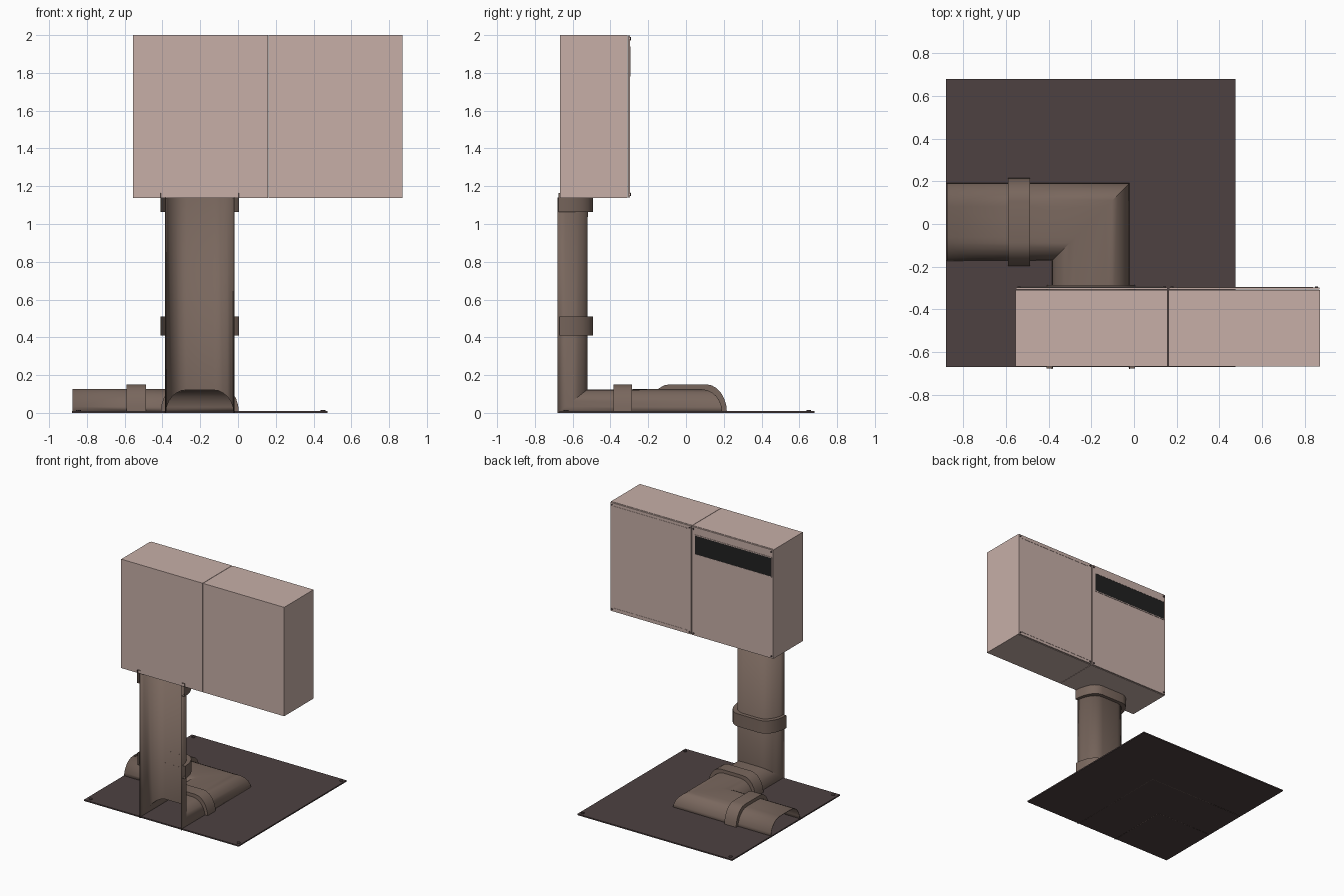
import bpy, bmesh, math

if "Cube" in bpy.data.objects:
    bpy.data.objects.remove(bpy.data.objects["Cube"])


def material(name, rgb):
    m = bpy.data.materials.new(name)
    m.diffuse_color = (*rgb, 1)
    m.use_nodes = True
    m.node_tree.nodes["Principled BSDF"].inputs["Base Color"].default_value = m.diffuse_color
    return m


PINK = material("cabinet_paint", (0.57, 0.43, 0.39))
BROWN = material("duct_metal", (0.19, 0.135, 0.11))
DARK = material("plate_metal", (0.075, 0.053, 0.053))
BLACK = material("vent_black", (0.015, 0.015, 0.015))


def finish(bm, name, mat, smooth=False):
    bmesh.ops.recalc_face_normals(bm, faces=bm.faces)
    me = bpy.data.meshes.new(name)
    bm.to_mesh(me)
    bm.free()
    me.materials.append(mat)
    ob = bpy.data.objects.new(name, me)
    bpy.context.collection.objects.link(ob)
    if smooth:
        for p in me.polygons:
            p.use_smooth = True
        me.set_sharp_from_angle(angle=math.radians(30))
    return ob


def box(name, lo, hi, mat):
    bm = bmesh.new()
    bmesh.ops.create_cube(bm, size=1)
    for v in bm.verts:
        v.co = [lo[i] + (v.co[i] + 0.5) * (hi[i] - lo[i]) for i in range(3)]
    return finish(bm, name, mat)


def bolt(name, loc, r, h, axis, mat):
    bm = bmesh.new()
    bmesh.ops.create_cone(bm, cap_ends=True, segments=8, radius1=r, radius2=r, depth=h)
    for v in bm.verts:
        x, y, z = v.co
        v.co = (x, z, -y) if axis == 'Y' else (x, y, z)
        v.co += type(v.co)(loc)
    return finish(bm, name, mat)


def profile(w, h, a=0.11, n=6):
    """Half-duct section: flat crown with elliptical shoulders."""
    right = [(w - a + a * math.cos(t), h * math.sin(t))
             for t in (i * math.pi / 2 / n for i in range(n + 1))]
    return [(-u, v) for u, v in right] + right[::-1]


def loft(name, rings, thick):
    bm = bmesh.new()
    vs = [[bm.verts.new(p) for p in r] for r in rings]
    for a, b in zip(vs, vs[1:]):
        for i in range(len(a) - 1):
            bm.faces.new((a[i], a[i + 1], b[i + 1], b[i]))
    ob = finish(bm, name, BROWN, True)
    if thick:
        s = ob.modifiers.new("wall", 'SOLIDIFY')
        s.thickness, s.offset = thick, 0
    return ob


# Section placed on each of the three duct legs
CX, CY = -0.2025, 0.01
def up(prof, z, y0=-0.68, k=1.28):
    return [(CX + u, y0 + v * k, z) for u, v in prof]
def along_y(prof, y):
    return [(CX + u, y, v) for u, v in prof]
def along_x(prof, x):
    return [(x, CY + u, v) for u, v in prof]


# Ground plate with corner bolts
box("ground_plate", (-0.88, -0.67, 0), (0.475, 0.68, 0.01), DARK)
for x in (-0.845, 0.45):
    for y in (-0.635, 0.65):
        bolt("plate_bolt", (x, y, 0.011), 0.013, 0.01, 'Z', DARK)

# Half-duct, open to the front and below, with two mitred elbows
P = profile(0.181, 0.123)
loft("half_duct", [
    up(P, 1.14),
    [(CX + u, -0.68 + v * 1.28, v) for u, v in P],
    [(CX + u, CY + u, v) for u, v in P],
    along_x(P, -0.877)], 0.005)

# Raised joint collars
C = profile(0.207, 0.151)
def collar(name, place, a, b, **kw):
    loft(name, [place(P, a, **kw), place(C, a, **kw),
                place(C, b, **kw), place(P, b, **kw)], 0)
collar("middle_collar", up, 0.41, 0.51, y0=-0.67, k=1.18)
collar("top_collar", up, 1.063, 1.165, y0=-0.676, k=1.21)
collar("floor_collar", along_y, -0.385, -0.285)
collar("outlet_collar", along_x, -0.59, -0.487)

# Twin cabinet: body, rear door and corner screws per half
for side, x0, x1 in (("left", -0.555, 0.158), ("right", 0.161, 0.872)):
    box(side + "_cabinet", (x0, -0.668, 1.138), (x1, -0.309, 2.0), PINK)
    box(side + "_rear_door", (x0 + 0.002, -0.308, 1.14), (x1 - 0.002, -0.297, 1.998), PINK)
    for x in (x0 + 0.016, x1 - 0.016):
        for z in (1.156, 1.982):
            bolt(side + "_door_screw", (x, -0.296, z), 0.007, 0.008, 'Y', DARK)

# Raised lips on the plain rear door
for z in (1.165, 1.972):
    box("door_lip", (0.2, -0.298, z - 0.003), (0.84, -0.295, z + 0.003), PINK)

# Rear vent with thin frame
VX0, VX1, VZ0, VZ1, F = -0.545, 0.133, 1.78, 1.94, 0.007
box("vent_panel", (VX0, -0.298, VZ0), (VX1, -0.2955, VZ1), BLACK)
for x in (VX0, VX1 - F):
    box("vent_frame_side", (x, -0.298, VZ0), (x + F, -0.294, VZ1), PINK)
for z in (VZ0, VZ1 - F):
    box("vent_frame_rail", (VX0 + F, -0.298, z), (VX1 - F, -0.294, z + F), PINK)
